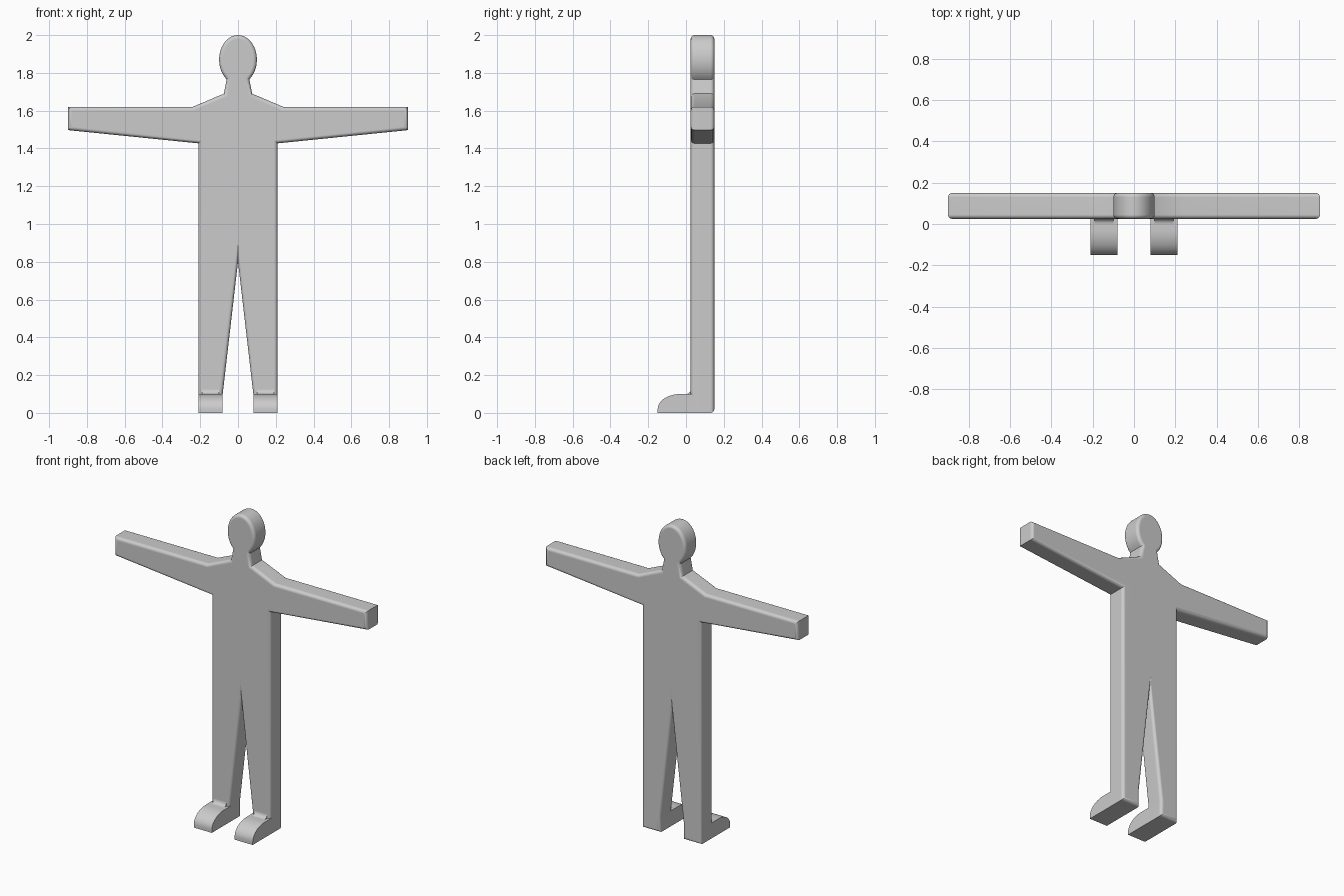
import bpy, bmesh
from math import sin, cos, pi, radians
from mathutils import Vector

if "Cube" in bpy.data.objects:
    bpy.data.objects.remove(bpy.data.objects["Cube"])


def finish(bm, name):
    bmesh.ops.recalc_face_normals(bm, faces=bm.faces)
    mesh = bpy.data.meshes.new(name)
    bm.to_mesh(mesh)
    bm.free()
    ob = bpy.data.objects.new(name, mesh)
    bpy.context.collection.objects.link(ob)
    bpy.ops.object.select_all(action='DESELECT')
    ob.select_set(True)
    bpy.context.view_layer.objects.active = ob
    bpy.ops.object.shade_smooth_by_angle(angle=radians(30))
    wn = ob.modifiers.new("flat_caps", 'WEIGHTED_NORMAL')
    wn.keep_sharp = True
    return ob


def inset(points, d):
    """Mitred inset of a clockwise closed outline."""
    out = []
    for i, p in enumerate(points):
        a = (p - points[i - 1]).normalized()
        b = (points[(i + 1) % len(points)] - p).normalized()
        na, nb = Vector((a.y, -a.x)), Vector((b.y, -b.x))
        out.append(p + (na + nb) * d / (1 + na.dot(nb)))
    return out


def loft(rings, name):
    bm = bmesh.new()
    loops = [[bm.verts.new(c) for c in ring] for ring in rings]
    for r0, r1 in zip(loops, loops[1:]):
        for i in range(len(r0)):
            bm.faces.new((r0[i - 1], r0[i], r1[i], r1[i - 1]))
    bm.faces.new(loops[0])
    bm.faces.new(loops[-1])
    return finish(bm, name)


# Body: one silhouette, thickened, with rounded front and back rims
start = 0.0
end = pi - 0.6435          # where the head meets the neck
half = []
for i in range(21):
    t = start + (end - start) * i / 20
    half.append((0.1 * sin(t), 1.87 + 0.13 * cos(t)))
half += [(0.075, 1.69), (0.24, 1.62), (0.9, 1.62), (0.9, 1.497),
         (0.21, 1.427), (0.21, 0), (0.081, 0), (0.081, 0.1), (0, 0.80)]
outline = [Vector(p) for p in half]
outline += [Vector((-x, z)) for x, z in reversed(half[1:-1])]

Y0, Y1, R, STEPS = 0.025, 0.15, 0.02, 5
levels = []
for k in range(STEPS + 1):
    a = pi / 2 * k / STEPS
    levels.append((R * (1 - sin(a)), R * (1 - cos(a))))
rings = [[(p.x, Y0 + dy, p.y) for p in inset(outline, d)] for d, dy in levels]
rings += [[(p.x, Y1 - dy, p.y) for p in inset(outline, d)]
          for d, dy in reversed(levels)]
loft(rings, "body")

# Feet: rounded toe profile, plus a small fillet against the shin
toe = [(-0.03 - 0.12 * sin(pi / 2 * i / 10), 0.02 + 0.08 * cos(pi / 2 * i / 10))
       for i in range(11)]
foot = [(0.05, 0.1)] + toe + [(-0.15, 0), (0.05, 0)]
fillet = [(0.025 * sin(pi / 2 * i / 6), 0.125 - 0.025 * cos(pi / 2 * i / 6))
          for i in range(7)]
fillet += [(0.04, 0.125), (0.04, 0.09), (0, 0.09)]

for side, s in (("left", 1), ("right", -1)):
    loft([[(s * x, y, z) for y, z in foot] for x in (0.081, 0.21)],
         side + "_foot")
    loft([[(s * x, y, z) for y, z in fillet] for x in (0.1, 0.19)],
         side + "_ankle_fillet")
